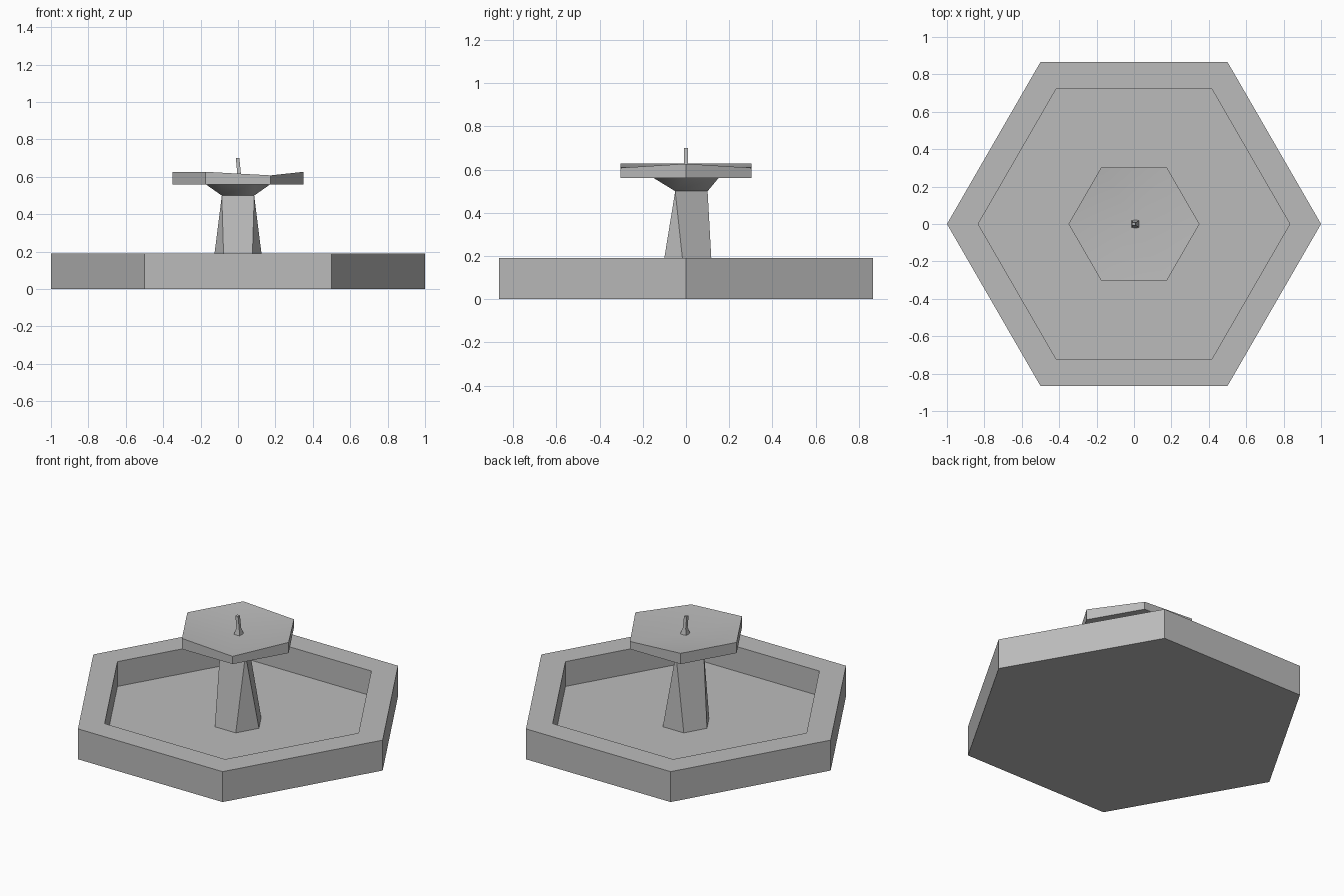
import bpy, bmesh, math

cube = bpy.data.objects.get("Cube")
if cube:
    bpy.data.objects.remove(cube)

stone = bpy.data.materials.new("grey_stone")
stone.use_nodes = True
colour = (0.5, 0.5, 0.5, 1)
stone.diffuse_color = colour
stone.node_tree.nodes["Principled BSDF"].inputs["Base Color"].default_value = colour


def ring(bm, radius, z, sides=6, turn=0, x=0):
    """Regular polygon of vertices, counted anticlockwise from +x."""
    angles = [math.radians(turn + 360 * i / sides) for i in range(sides)]
    return [bm.verts.new((x + radius * math.cos(a), radius * math.sin(a), z)) for a in angles]


def bridge(bm, low, high):
    for i in range(len(low)):
        j = (i + 1) % len(low)
        bm.faces.new((low[i], low[j], high[j], high[i]))


def bridge_hex_triangle(bm, hexagon, tri, flip=False):
    """Each triangle corner sits over the middle of every second hexagon edge."""
    for i in range(3):
        a, b, c = (hexagon[(2 * i + k) % 6] for k in (1, 2, 3))
        for face in ((a, b, tri[i]), (b, c, tri[(i + 1) % 3], tri[i])):
            bm.faces.new(face[::-1] if flip else face)


def finish(bm, name, smooth_angle=None):
    bmesh.ops.recalc_face_normals(bm, faces=bm.faces)
    mesh = bpy.data.meshes.new(name)
    bm.to_mesh(mesh)
    bm.free()
    mesh.materials.append(stone)
    obj = bpy.data.objects.new(name, mesh)
    bpy.context.collection.objects.link(obj)
    if smooth_angle:
        bpy.ops.object.select_all(action="DESELECT")
        obj.select_set(True)
        bpy.context.view_layer.objects.active = obj
        bpy.ops.object.shade_smooth_by_angle(angle=math.radians(smooth_angle))
    return obj


# Hexagonal basin with a sunken floor
bm = bmesh.new()
rings = [ring(bm, r, z) for r, z in ((1, 0), (1, 0.19), (0.833, 0.19), (0.833, 0.035))]
for low, high in zip(rings, rings[1:]):
    bridge(bm, low, high)
bm.faces.new(rings[0][::-1])
bm.faces.new(rings[-1])
finish(bm, "basin")

# Column: hexagonal foot, triangular neck, flared hexagonal head
bm = bmesh.new()
foot = ring(bm, 0.145, 0.035)
neck = ring(bm, 0.1, 0.5, 3, 90)
head = ring(bm, 0.175, 0.562)
bridge_hex_triangle(bm, foot, neck)
bridge_hex_triangle(bm, head, neck, flip=True)
bm.faces.new(foot[::-1])
bm.faces.new(head)
finish(bm, "column", 50)

# Upper bowl: straight sides, two low rim corners, shallow dished top
bm = bmesh.new()
base = ring(bm, 0.35, 0.56)
rim = ring(bm, 0.35, 0.627)
for corner in (rim[1], rim[5]):
    corner.co.z = 0.608
bridge(bm, base, rim)
bm.faces.new(base[::-1])
bm.faces.new((rim[5], rim[0], rim[1]))
centre = bm.verts.new((0, 0, 0.585))
for a, b in zip(rim[1:], rim[2:] + rim[1:2]):
    bm.faces.new((a, b, centre))
finish(bm, "upper_bowl", 30)

# Water spout rising from the bowl
bm = bmesh.new()
levels = [ring(bm, r, z, 4, 45, x) for r, z, x in
          ((0.03, 0.583, 0.006), (0.014, 0.625, 0.005), (0.013, 0.7, -0.002))]
for low, high in zip(levels, levels[1:]):
    bridge(bm, low, high)
bm.faces.new(levels[0][::-1])
bm.faces.new(levels[-1])
finish(bm, "spout", 50)
